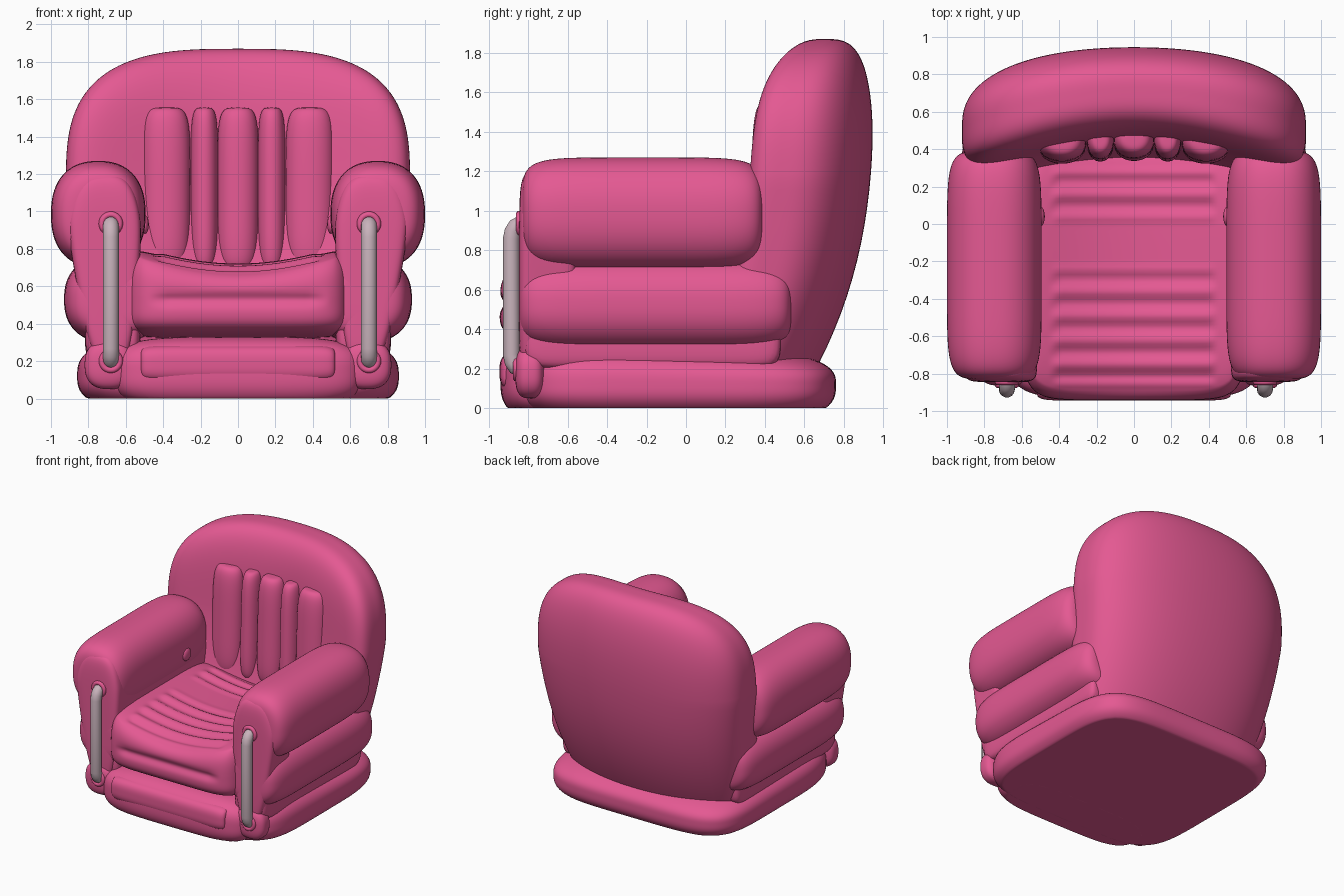
import bpy, bmesh, math

if "Cube" in bpy.data.objects:
    bpy.data.objects.remove(bpy.data.objects["Cube"])


def material(name, col):
    m = bpy.data.materials.new(name)
    m.diffuse_color = (*col, 1)
    m.use_nodes = True
    m.node_tree.nodes["Principled BSDF"].inputs["Base Color"].default_value = m.diffuse_color
    return m


PINK = material("pink vinyl", (0.78, 0.10, 0.29))
GREY = material("pale grey tube", (0.58, 0.45, 0.50))


def smooth(ob, angle=50):
    bpy.ops.object.select_all(action='DESELECT')
    ob.select_set(True)
    bpy.context.view_layer.objects.active = ob
    bpy.ops.object.shade_smooth_by_angle(angle=math.radians(angle))


def puff(name, c, h, axis=1, a=2.5, b=6, cuts=24, deform=None):
    """Inflated block: exponent a rounds the cross-section, b rounds the ends on axis."""
    bm = bmesh.new()
    bmesh.ops.create_cube(bm, size=2)
    bmesh.ops.subdivide_edges(bm, edges=bm.edges[:], cuts=cuts, use_grid_fill=True)
    i, j = [k for k in range(3) if k != axis]
    for v in bm.verts:
        p = v.co
        sec = abs(p[i]) ** a + abs(p[j]) ** a
        r = (sec ** (b / a) + abs(p[axis]) ** b) ** (1 / b)
        q = [c[k] + h[k] * p[k] / r for k in range(3)]
        v.co = deform(*q) if deform else q
    bmesh.ops.recalc_face_normals(bm, faces=bm.faces[:])
    me = bpy.data.meshes.new(name)
    bm.to_mesh(me)
    bm.free()
    me.materials.append(PINK)
    ob = bpy.data.objects.new(name, me)
    bpy.context.collection.objects.link(ob)
    smooth(ob)
    return ob


def clamp(t, lo=0.0, hi=1.0):
    return max(lo, min(hi, t))


# Base slab with flat underside, lower toward the back
def base_shape(x, y, z):
    if z > 0.12:
        z = 0.12 + (z - 0.12) * (1 - 0.2 * (y + 0.05) / 0.81)
    return x, y, max(z, 0.0)


puff("base", (0, -0.05, 0.12), (0.86, 0.81, 0.22), axis=2, a=5, b=2.9, cuts=40, deform=base_shape)
puff("base_front_apron", (0, -0.70, 0.14), (0.66, 0.24, 0.19), axis=0, a=3, b=4,
     deform=lambda x, y, z: (x, y, max(z, 0.0)))
puff("apron_pad", (0, -0.845, 0.185), (0.52, 0.10, 0.1), axis=0, a=3, b=9)


# Seat cushion: sagging top, two groups of cross ribs and a grooved front
def seat_shape(x, y, z):
    up = clamp((z - 0.56) / 0.1)
    rib_mask = clamp((0.45 - abs(x)) / 0.05) * clamp((y + 0.88) / 0.06) * clamp((0.32 - y) / 0.06)
    rib_mask *= clamp((abs(y + 0.11) - 0.10) / 0.06)
    z2 = z + up * (0.09 * min(1.0, (x / 0.52) ** 2) * clamp((0.68 - abs(x)) / 0.12)
                   + 0.012 * rib_mask * math.cos(2 * math.pi * (y + 0.75) / 0.13))
    if y < -0.85:
        y += 0.022 * math.exp(-((z - 0.53) / 0.035) ** 2) * clamp((0.48 - abs(x)) / 0.1)
    return x, y, z2


puff("seat", (0, -0.26, 0.515), (0.60, 0.685, 0.195), axis=0, a=4.2, b=7, cuts=64, deform=seat_shape)


# Backrest: front wraps round the sitter, rear is flatter, bottom tapers and leans in
def back_shape(x, y, z):
    z = 1.15 + (z - 1.15) * (0.72 if z > 1.15 else 2.2)
    v = (y - 0.705) / 0.245
    y -= (0.19 - 0.07 * v) * (x / 0.9) ** 2
    y -= 0.265 * clamp((1.6 - z) / 1.36, 0, 1.2) ** 2.5
    x *= 1 - 0.11 * clamp((1.15 - z) / 0.91, 0, 1.2)
    return x, y, max(z, 0.1)


puff("backrest", (0, 0.705, 1.15), (0.92, 0.245, 1.0), axis=1, a=3, b=3.2, cuts=48, deform=back_shape)

# Upright channels on the backrest
for k, (cx, hw) in enumerate([(-0.385, 0.13), (-0.18, 0.073), (0, 0.11), (0.18, 0.073), (0.385, 0.13)]):
    puff(f"back_channel_{k + 1}", (cx, 0.455 - 0.1 * cx * cx, 1.12), (hw, 0.10, 0.435),
         axis=2, a=2.1, b=5, cuts=20,
         deform=lambda x, y, z: (x, y - 0.03 * (1.5 - z), z))


def ring(name, loc):
    bpy.ops.mesh.primitive_torus_add(location=loc, rotation=(math.pi / 2, 0, 0), major_segments=28,
                                     minor_segments=10, major_radius=0.048, minor_radius=0.017)
    ob = bpy.context.object
    ob.name = name
    ob.data.materials.append(PINK)
    smooth(ob, 80)


def tube(name, pts, radius):
    cu = bpy.data.curves.new(name, 'CURVE')
    cu.dimensions = '3D'
    cu.bevel_depth = radius
    cu.bevel_resolution = 5
    cu.use_fill_caps = True
    sp = cu.splines.new('POLY')
    sp.points.add(len(pts) - 1)
    for p, co in zip(sp.points, pts):
        p.co = (*co, 1)
    cu.materials.append(GREY)
    ob = bpy.data.objects.new(name, cu)
    bpy.context.collection.objects.link(ob)
    bpy.ops.object.select_all(action='DESELECT')
    ob.select_set(True)
    bpy.context.view_layer.objects.active = ob
    bpy.ops.object.convert(target='MESH')
    smooth(bpy.context.object)


# Arms and front handles, one set per side
for s, side in ((-1, "left"), (1, "right")):
    puff(f"arm_roll_{side}", (s * 0.747, -0.22, 0.985), (0.253, 0.61, 0.285), a=2.35, b=6, cuts=30)
    puff(f"arm_lower_{side}", (s * 0.665, -0.155, 0.53), (0.265, 0.69, 0.235), a=2.4, b=6, cuts=30)
    puff(f"arm_core_{side}", (s * 0.67, -0.17, 0.58), (0.15, 0.65, 0.38), a=8, b=12)

    # Front panel, wide and round at the top, narrow at the base
    def panel_shape(x, y, z, s=s):
        t = clamp((z - 0.25) / 0.7)
        return s * (0.68 + 0.035 * t) + (x - s * 0.7) * (0.6 + 0.4 * t), y, z

    puff(f"arm_front_panel_{side}", (s * 0.7, -0.70, 0.67), (0.205, 0.145, 0.53), a=3, b=7, deform=panel_shape)
    puff(f"base_corner_pad_{side}", (s * 0.69, -0.79, 0.18), (0.13, 0.075, 0.13), a=2.5, b=3, cuts=14)
    puff(f"valve_{side}", (s * 0.497, 0.04, 0.93), (0.02, 0.05, 0.05), a=2, b=2, cuts=10)
    hx = s * 0.69 + 0.01
    ring(f"handle_collar_top_{side}", (hx, -0.845, 0.935))
    ring(f"handle_collar_bottom_{side}", (hx, -0.86, 0.20))
    path = [(-0.78, 0.935), (-0.84, 0.932), (-0.862, 0.92), (-0.878, 0.895), (-0.885, 0.86)]
    path += [(y, 1.13 - z) for y, z in reversed(path)]
    tube(f"handle_{side}", [(hx, y, z) for y, z in path], 0.043)
